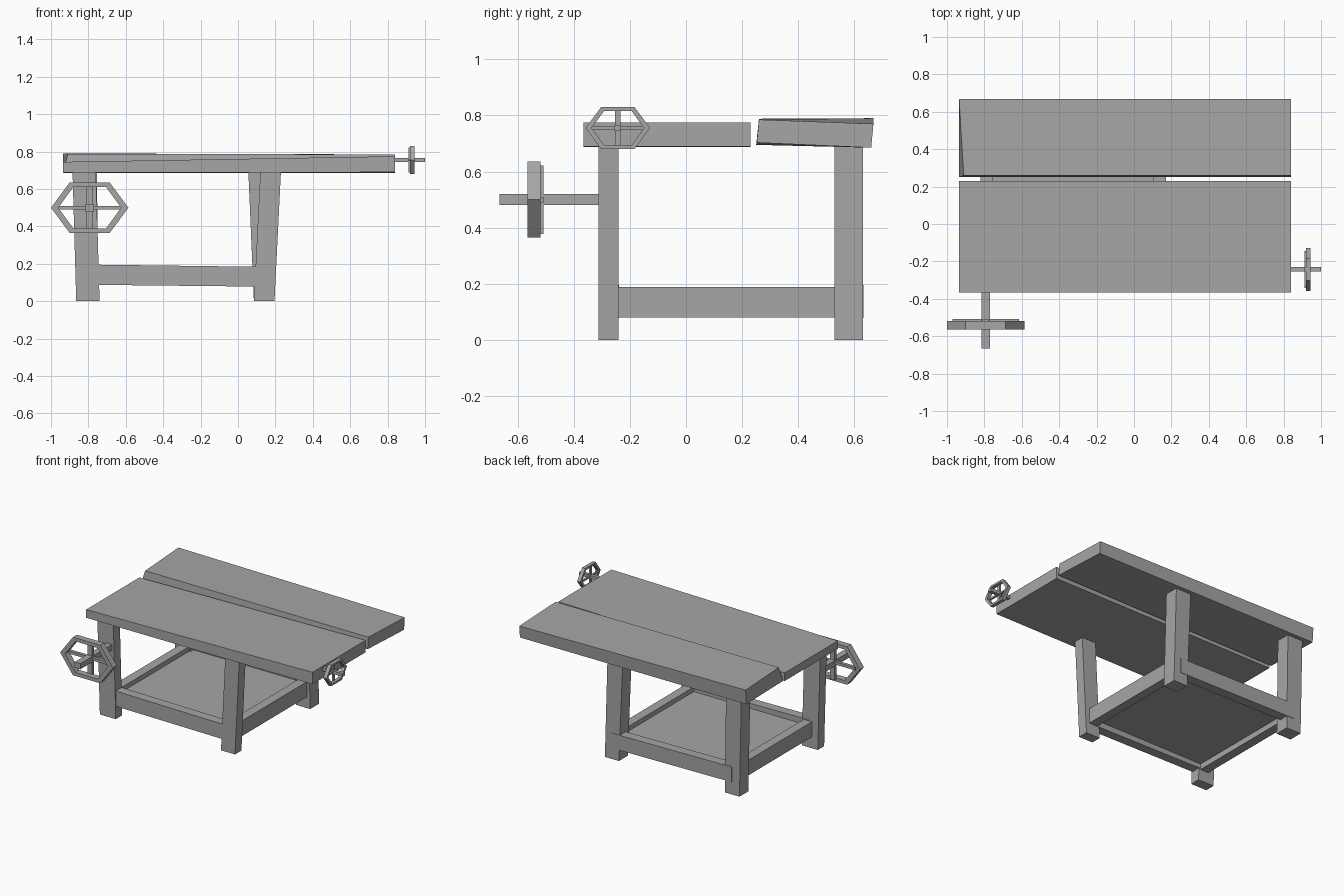
import bpy
import bmesh
from math import radians
from mathutils import Matrix, Vector

cube = bpy.data.objects.get("Cube")
if cube:
    bpy.data.objects.remove(cube, do_unlink=True)

grey = bpy.data.materials.new("workshop grey")
grey.use_nodes = True
COLOUR = (0.38, 0.38, 0.38, 1)
grey.diffuse_color = COLOUR
grey.node_tree.nodes["Principled BSDF"].inputs["Base Color"].default_value = COLOUR


def finish(name, bm):
    bmesh.ops.recalc_face_normals(bm, faces=bm.faces)
    mesh = bpy.data.meshes.new(name)
    bm.to_mesh(mesh)
    bm.free()
    mesh.materials.append(grey)
    obj = bpy.data.objects.new(name, mesh)
    bpy.context.collection.objects.link(obj)
    return obj


def add_loft(bm, start, end):
    """Closed solid between two matching loops of points."""
    a = [bm.verts.new(p) for p in start]
    b = [bm.verts.new(p) for p in end]
    bm.faces.new(a)
    bm.faces.new(b[::-1])
    for i in range(len(a)):
        j = (i + 1) % len(a)
        bm.faces.new((a[i], a[j], b[j], b[i]))


def rect(x, y, z):
    return [(x[0], y[0], z), (x[1], y[0], z), (x[1], y[1], z), (x[0], y[1], z)]


def add_box(bm, x, y, z):
    add_loft(bm, rect(x, y, z[0]), rect(x, y, z[1]))


def solid(name, start, end):
    bm = bmesh.new()
    add_loft(bm, start, end)
    return finish(name, bm)


def box(name, x, y, z):
    return solid(name, rect(x, y, z[0]), rect(x, y, z[1]))


# Table top: a wide front board and a slightly twisted back board
LEFT, RIGHT = 0.84, -0.935
solid("front_board",
      [(RIGHT, -0.365, 0.687), (RIGHT, 0.23, 0.687), (RIGHT, 0.23, 0.745), (RIGHT, -0.365, 0.745)],
      [(LEFT, -0.365, 0.69), (LEFT, 0.23, 0.69), (LEFT, 0.23, 0.775), (LEFT, -0.365, 0.775)])
solid("back_board",
      [(RIGHT, 0.25, 0.695), (RIGHT, 0.66, 0.687), (RIGHT, 0.668, 0.79), (RIGHT + 0.025, 0.26, 0.788)],
      [(LEFT, 0.252, 0.703), (LEFT, 0.66, 0.685), (LEFT, 0.668, 0.77), (LEFT, 0.26, 0.785)])

# Legs, leaning a little sideways
FRONT_Y, BACK_Y = (-0.312, -0.24), (0.53, 0.63)
for name, y, foot, head in (
        ("front_right_leg", FRONT_Y, (-0.865, -0.74), (-0.885, -0.76)),
        ("back_right_leg", BACK_Y, (-0.86, -0.745), (-0.875, -0.755)),
        ("front_left_leg", FRONT_Y, (0.085, 0.195), (0.12, 0.23)),
        ("back_left_leg", BACK_Y, (0.085, 0.195), (0.055, 0.175))):
    solid(name, rect(foot, y, 0), rect(head, y, 0.7))

# Rails and lower shelf
for name, y in (("front_rail", (-0.305, -0.238)), ("back_rail", (0.565, 0.633))):
    solid(name,
          [(-0.80, y[0], 0.088), (-0.80, y[1], 0.088), (-0.80, y[1], 0.196), (-0.80, y[0], 0.196)],
          [(0.14, y[0], 0.078), (0.14, y[1], 0.078), (0.14, y[1], 0.184), (0.14, y[0], 0.184)])
for name, x in (("right_rail", (-0.82, -0.755)), ("left_rail", (0.105, 0.17))):
    box(name, x, (-0.28, 0.58), (0.08, 0.188))
box("shelf", (-0.78, 0.13), (-0.27, 0.59), (0.12, 0.155))


def hexagon(half_width, half_height, flat, y):
    w, h, f = half_width, half_height, flat
    return [Vector((px, y, pz)) for px, pz in
            ((w, 0), (f, h), (-f, h), (-w, 0), (-f, -h), (f, -h))]


def handwheel(name, matrix):
    """Six-sided rim, crossed spokes and a square shaft along y."""
    bm = bmesh.new()
    loops = [hexagon(0.207, 0.135, 0.107, -0.027), hexagon(0.207, 0.135, 0.107, 0.018),
             hexagon(0.168, 0.11, 0.088, 0.018), hexagon(0.168, 0.11, 0.088, -0.027)]
    rings = [[bm.verts.new(p) for p in loop] for loop in loops]
    for k in range(4):
        a, b = rings[k], rings[(k + 1) % 4]
        for i in range(6):
            j = (i + 1) % 6
            bm.faces.new((a[i], a[j], b[j], b[i]))
    add_box(bm, (-0.178, 0.178), (0.008, 0.03), (-0.01, 0.01))
    add_box(bm, (-0.018, 0.018), (0.008, 0.03), (-0.122, 0.122))
    add_box(bm, (-0.022, 0.022), (-0.128, 0.235), (-0.02, 0.02))
    obj = finish(name, bm)
    obj.matrix_world = matrix


# Vise wheels on the front and on the left end
handwheel("front_handwheel", Matrix.Translation((-0.793, -0.537, 0.5)))
handwheel("side_handwheel",
          Matrix.Translation((0.929, -0.243, 0.755))
          @ Matrix.Rotation(radians(90), 4, 'Z') @ Matrix.Scale(0.555, 4))
